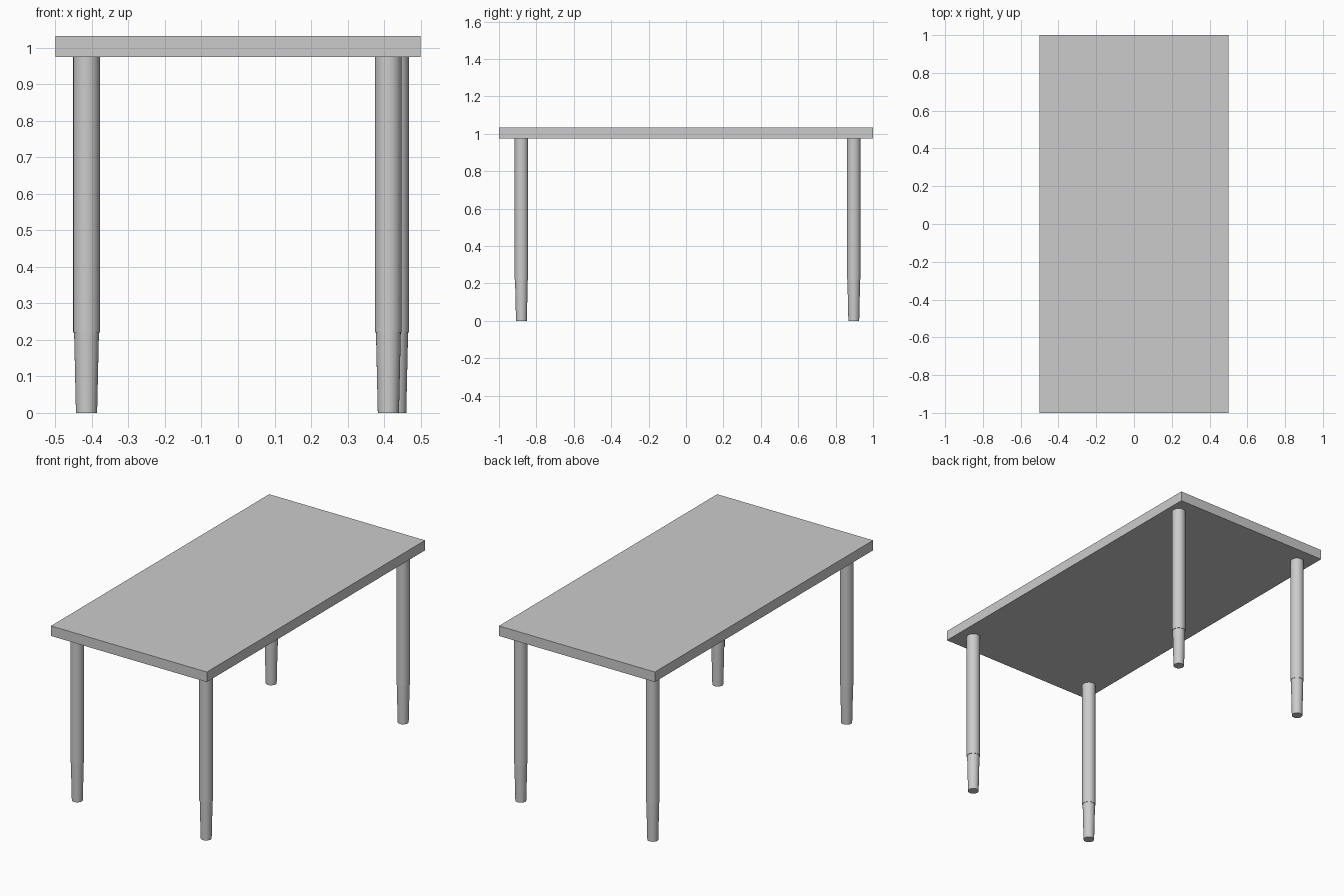
import bpy, bmesh, math

if "Cube" in bpy.data.objects:
    bpy.data.objects.remove(bpy.data.objects["Cube"])

TOP_Z, UNDER_Z, FOOT_Z = 1.033, 0.975, 0.22


def lathe(name, profile, x, y, segments=48):
    """Solid of revolution around a vertical axis from (radius, z) points."""
    bm = bmesh.new()
    rings = []
    for r, z in profile:
        rings.append([bm.verts.new((r * math.cos(2 * math.pi * i / segments),
                                    r * math.sin(2 * math.pi * i / segments), z))
                      for i in range(segments)])
    for low, high in zip(rings, rings[1:]):
        for i in range(segments):
            j = (i + 1) % segments
            bm.faces.new((low[i], low[j], high[j], high[i]))
    bm.faces.new(rings[0][::-1])
    bm.faces.new(rings[-1])
    mesh = bpy.data.meshes.new(name)
    bm.to_mesh(mesh)
    bm.free()
    obj = bpy.data.objects.new(name, mesh)
    obj.location = (x, y, 0)
    bpy.context.collection.objects.link(obj)
    bpy.ops.object.select_all(action='DESELECT')
    bpy.context.view_layer.objects.active = obj
    obj.select_set(True)
    bpy.ops.object.shade_smooth_by_angle(angle=math.radians(30))
    return obj


# Table top slab
bpy.ops.mesh.primitive_cube_add(size=1, location=(0, 0, (TOP_Z + UNDER_Z) / 2))
top = bpy.context.object
top.name = "table_top"
top.scale = (1, 2, TOP_Z - UNDER_Z)
bpy.ops.object.transform_apply(location=False, rotation=False, scale=True)

# Legs: straight upper tube, small step, tapered foot
leg_profile = [(0.029, 0), (0.034, FOOT_Z), (0.0365, FOOT_Z), (0.0365, UNDER_Z)]
legs = {
    "front_left_leg": (-0.415, -0.88),
    "front_right_leg": (0.412, -0.88),
    "back_left_leg": (-0.415, 0.897),
    "back_right_leg": (0.432, 0.897),
}
for name, (x, y) in legs.items():
    lathe(name, leg_profile, x, y)
